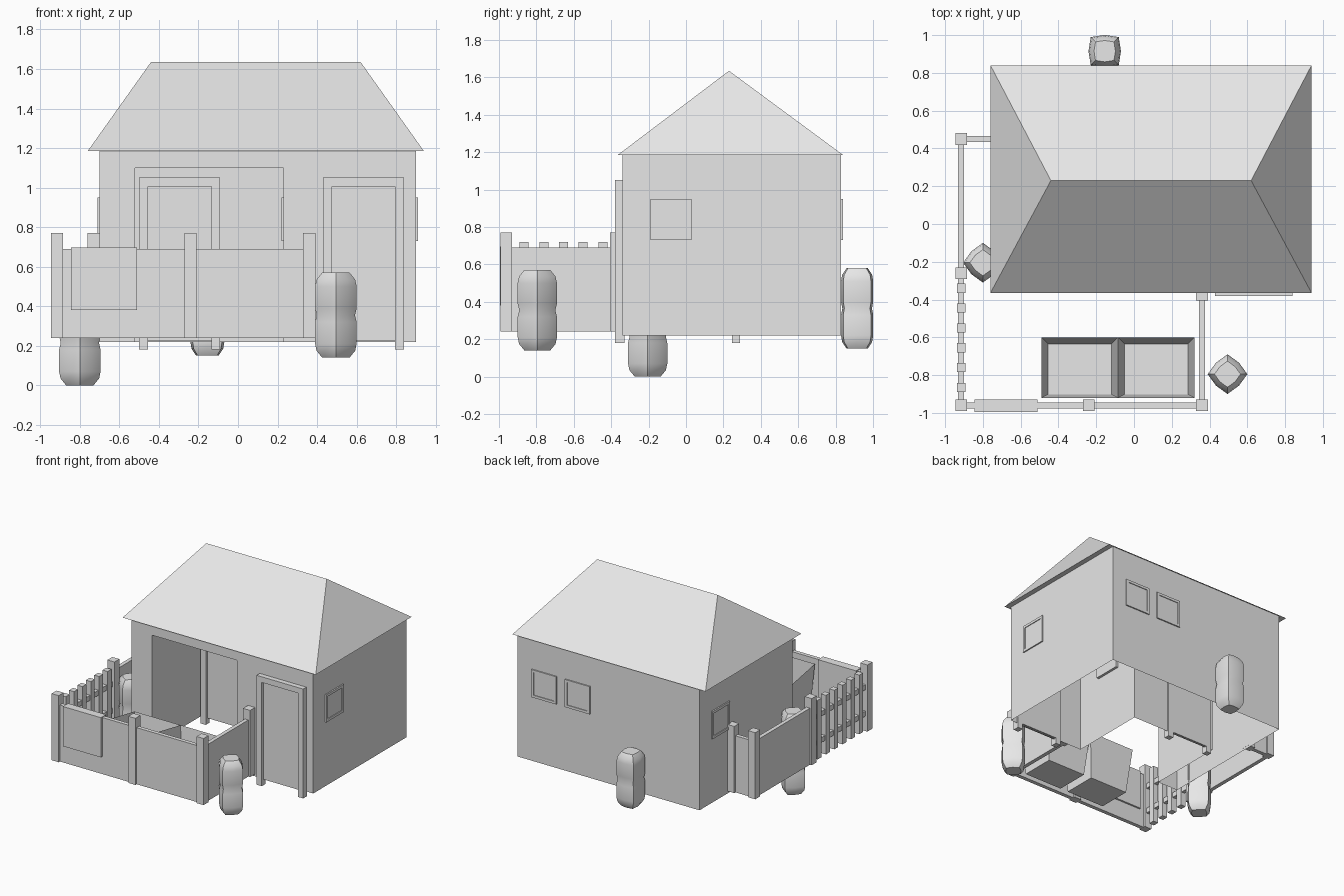
import bpy
import bmesh
import math

default_cube = bpy.data.objects.get("Cube")
if default_cube:
    bpy.data.objects.remove(default_cube, do_unlink=True)

plaster = bpy.data.materials.new("light_grey")
plaster.use_nodes = True
grey = (0.8, 0.8, 0.8, 1)
plaster.diffuse_color = grey
plaster.node_tree.nodes["Principled BSDF"].inputs["Base Color"].default_value = grey


def finish(name, bm, fix_normals=True):
    """Turn a bmesh into a named object."""
    if fix_normals:
        bmesh.ops.recalc_face_normals(bm, faces=bm.faces)
    mesh = bpy.data.meshes.new(name)
    bm.to_mesh(mesh)
    bm.free()
    mesh.materials.append(plaster)
    obj = bpy.data.objects.new(name, mesh)
    bpy.context.collection.objects.link(obj)
    return obj


def boxes(name, *bounds):
    """One object made of boxes given as (x0, x1, y0, y1, z0, z1)."""
    bm = bmesh.new()
    for x0, x1, y0, y1, z0, z1 in bounds:
        cube = bmesh.ops.create_cube(bm, size=1)
        for v in cube["verts"]:
            v.co.x = x1 if v.co.x > 0 else x0
            v.co.y = y1 if v.co.y > 0 else y0
            v.co.z = z1 if v.co.z > 0 else z0
    return finish(name, bm)


def window(name, axis, wall, side, start, size=0.22, low=0.73, bar=0.02):
    """Square frame with a thin pane, standing proud of a wall."""
    end, high = start + size, low + size

    def slab(a0, a1, z0, z1, depth):
        d0, d1 = sorted((wall - side * bar, wall + side * depth))
        if axis == "x":
            return (d0, d1, a0, a1, z0, z1)
        return (a0, a1, d0, d1, z0, z1)

    boxes(name + "_frame",
          slab(start, end, low, low + bar, bar / 2),
          slab(start, end, high - bar, high, bar / 2),
          slab(start, start + bar, low, high, bar / 2),
          slab(end - bar, end, low, high, bar / 2))
    boxes(name + "_pane", slab(start, end, low, high, bar / 5))


def door(name, left, right, front, back, low=0.18, top=1.05, bar=0.045):
    """Door leaf inside a three-sided frame."""
    boxes(name + "_frame",
          (left, left + bar, front, back, low, top),
          (right - bar, right, front, back, low, top),
          (left, right, front, back, top - bar, top))
    boxes(name + "_leaf", (left, right, front + bar / 2, back, low + bar, top))


# Walls: footprint with a recessed porch, open underneath
wall_low, wall_top = 0.22, 1.185
west, east, south, north = -0.70, 0.90, -0.34, 0.83
porch_west, porch_east, porch_back, porch_top = -0.52, 0.23, 0.28, 1.10
footprint = [(west, south), (porch_west, south), (porch_west, porch_back),
             (porch_east, porch_back), (porch_east, south),
             (east, south), (east, north), (west, north)]
bm = bmesh.new()
lower = [bm.verts.new((x, y, wall_low)) for x, y in footprint]
upper = [bm.verts.new((x, y, wall_top)) for x, y in footprint]
for i in range(len(footprint)):
    j = (i + 1) % len(footprint)
    bm.faces.new((lower[i], lower[j], upper[j], upper[i]))
finish("house_walls", bm, fix_normals=False)
boxes("porch_lintel", (porch_west, porch_east, south, porch_back, porch_top, wall_top))

# Hipped roof
bm = bmesh.new()
eaves = [bm.verts.new((x, y, wall_top))
         for x, y in ((-0.76, -0.365), (0.94, -0.365), (0.94, 0.84), (-0.76, 0.84))]
ridge = [bm.verts.new((x, 0.23, 1.635)) for x in (-0.44, 0.62)]
a, b, c, d = eaves
bm.faces.new((a, b, ridge[1], ridge[0]))
bm.faces.new((c, d, ridge[0], ridge[1]))
bm.faces.new((b, c, ridge[1]))
bm.faces.new((d, a, ridge[0]))
bm.faces.new((d, c, b, a))
finish("roof", bm)

# Doors
door("front_door", 0.43, 0.84, -0.38, -0.33)
door("porch_door", -0.50, -0.09, 0.245, 0.29)

# Windows
window("left_window", "x", east, 1, -0.19)
window("right_window", "x", west, -1, 0.46)
window("porch_window", "x", porch_east, -1, -0.13)
window("back_window_a", "y", north, 1, 0.26)
window("back_window_b", "y", north, 1, 0.555)

# Fence posts
fence_low, fence_top, post_top, half = 0.24, 0.69, 0.77, 0.031
fence_x, fence_y, gate_x = -0.915, -0.96, 0.36
post_spots = [(fence_x, fence_y), (-0.24, fence_y), (gate_x, fence_y),
              (gate_x, -0.375), (fence_x, -0.26), (fence_x, 0.45), (-0.73, 0.45)]
boxes("fence_posts", *[(x - half, x + half, y - half, y + half, fence_low, post_top)
                       for x, y in post_spots])

# Solid fence panels
thin = half / 2
boxes("fence_panels",
      (fence_x, gate_x, fence_y - thin, fence_y + thin, fence_low, fence_top),
      (gate_x - thin, gate_x + thin, fence_y, south, fence_low, fence_top),
      (fence_x - thin, fence_x + thin, -0.26, 0.45, fence_low, fence_top),
      (fence_x, west, 0.45 - thin, 0.45 + thin, fence_low, fence_top))

# Picket section
boxes("picket_rails", *[(fence_x - thin, fence_x + thin, fence_y, -0.26, z, z + 0.04)
                        for z in (0.36, 0.57)])
picket_ys = [-0.34 - 0.105 * i for i in range(6)]
boxes("pickets", *[(fence_x - 0.022, fence_x + 0.022, y - 0.024, y + 0.024,
                    fence_low + 0.01, 0.72) for y in picket_ys])

# Cloth hung over the front fence
boxes("hanging_cloth", (-0.845, -0.51, -0.995, -0.93, 0.38, fence_top + 0.006))


# Tapered open crates in the yard
def crate(name, x0, x1, y0=-0.92, y1=-0.60, inset=0.035):
    bm = bmesh.new()
    rim = [bm.verts.new(p) for p in ((x0, y0, 0.66), (x1, y0, 0.66),
                                     (x1, y1, 0.60), (x0, y1, 0.60))]
    base = [bm.verts.new((x, y, fence_low))
            for x, y in ((x0 + inset, y0 + inset / 2), (x1 - inset, y0 + inset / 2),
                         (x1 - inset, y1 - inset), (x0 + inset, y1 - inset))]
    bm.faces.new(base[::-1])
    for i in range(4):
        j = (i + 1) % 4
        bm.faces.new((base[i], base[j], rim[j], rim[i]))
    finish(name, bm, fix_normals=False)


crate("crate_left", -0.085, 0.32)
crate("crate_right", -0.49, -0.085)


# Shrubs: stacked barrels with a rounded square section
def shrub(name, x, y, z, stacks, turn=0.0, tall=0.215):
    profile = [(0.66, 0), (0.93, 0.035), (1, 0.07)]
    for i in range(1, stacks):
        seam = i * tall
        profile += [(1, seam - 0.035), (0.92, seam), (1, seam + 0.035)]
    end = stacks * tall
    profile += [(1, end - 0.07), (0.93, end - 0.035), (0.66, end)]
    bm = bmesh.new()
    rings = []
    for scale, height in profile:
        ring = []
        for k in range(8):
            radius = scale * (0.105 if k % 2 == 0 else 0.086)
            angle = turn + k * math.pi / 4
            ring.append(bm.verts.new((x + radius * math.cos(angle),
                                      y + radius * math.sin(angle), z + height)))
        rings.append(ring)
    for low, high in zip(rings, rings[1:]):
        for k in range(8):
            n = (k + 1) % 8
            bm.faces.new((low[k], low[n], high[n], high[k]))
    bm.faces.new(rings[0][::-1])
    bm.faces.new(rings[-1])
    obj = finish(name, bm)
    bpy.ops.object.select_all(action="DESELECT")
    obj.select_set(True)
    bpy.context.view_layer.objects.active = obj
    bpy.ops.object.shade_smooth_by_angle(angle=math.radians(35))


shrub("front_shrub", 0.495, -0.795, 0.14, 2)
shrub("back_shrub", -0.155, 0.915, 0.15, 2, turn=math.pi / 4)
shrub("side_shrub", -0.80, -0.205, 0.0, 3)
